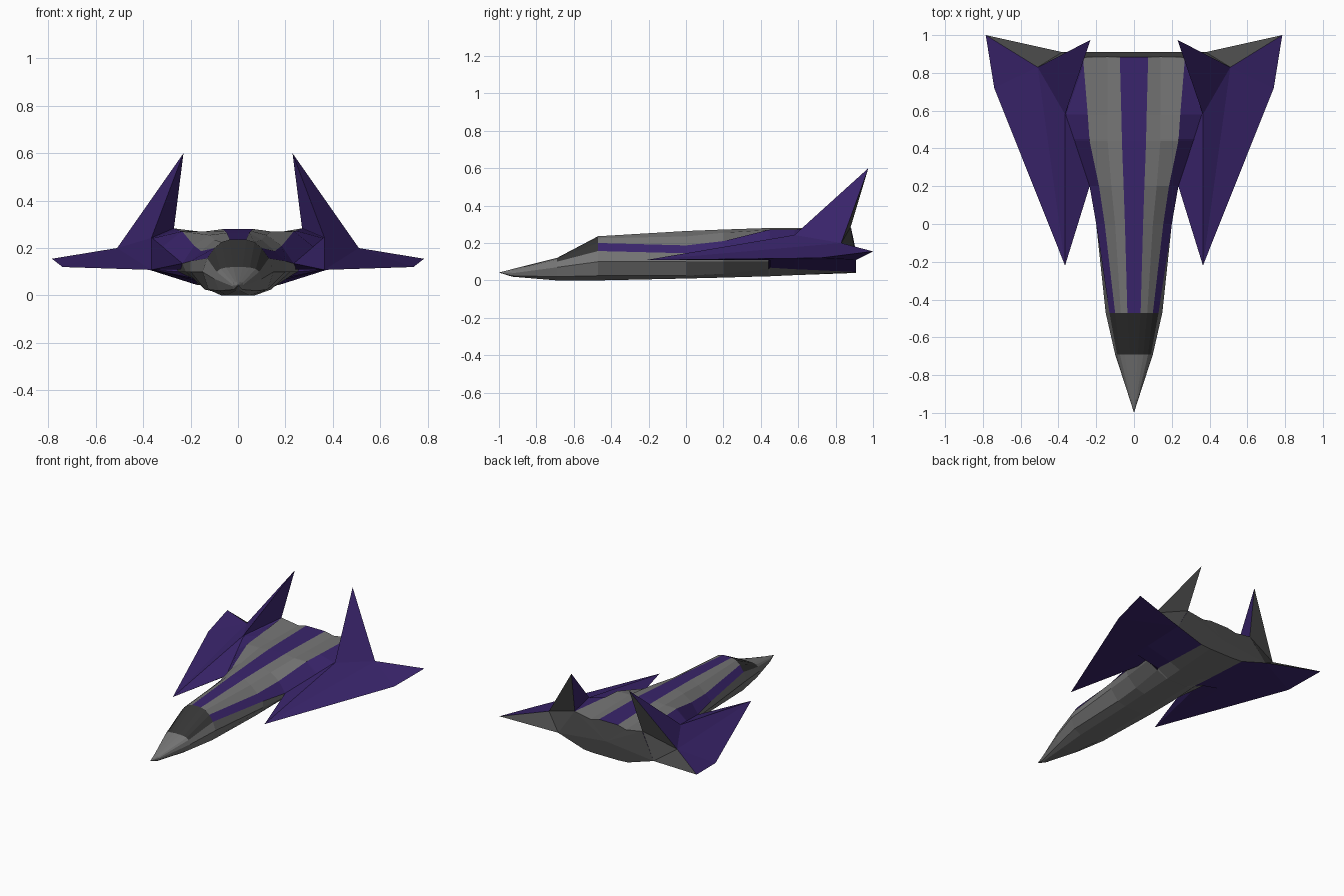
import bpy, bmesh

if "Cube" in bpy.data.objects:
    bpy.data.objects.remove(bpy.data.objects["Cube"])


def mat(name, rgb):
    m = bpy.data.materials.new(name)
    m.diffuse_color = (*rgb, 1)
    m.use_nodes = True
    m.node_tree.nodes["Principled BSDF"].inputs["Base Color"].default_value = m.diffuse_color
    return m


GREY = mat("hull grey", (0.18, 0.18, 0.18))
PURPLE = mat("deep purple", (0.042, 0.018, 0.15))
GLASS = mat("canopy charcoal", (0.036, 0.036, 0.036))
REAR = mat("rear dark grey", (0.065, 0.065, 0.065))
MATS = [GREY, PURPLE, GLASS, REAR]


def finish(name, bm):
    bmesh.ops.recalc_face_normals(bm, faces=bm.faces)
    me = bpy.data.meshes.new(name)
    bm.to_mesh(me)
    bm.free()
    for m in MATS:
        me.materials.append(m)
    ob = bpy.data.objects.new(name, me)
    bpy.context.collection.objects.link(ob)
    return ob


# Fuselage: half cross-sections (x, z) from belly to centre stripe edge
SECTIONS = [
    (-0.93, [(.01, .02), (.018, .025), (.022, .038), (.022, .045), (.018, .052), (.012, .057), (.006, .06)]),
    (-0.69, [(.05, 0), (.08, .02), (.1, .07), (.09, .1), (.075, .112), (.05, .118), (.02, .12)]),
    (-0.47, [(.07, 0), (.125, .025), (.15, .1), (.13, .157), (.1, .2), (.07, .225), (.035, .236)]),
    (0.0, [(.075, .01), (.14, .025), (.2, .1), (.2, .145), (.155, .187), (.1, .235), (.048, .264)]),
    (0.2, [(.08, .015), (.15, .035), (.22, .1), (.235, .135), (.185, .21), (.12, .255), (.055, .272)]),
    (0.44, [(.085, .022), (.165, .06), (.25, .1), (.317, .2), (.235, .27), (.14, .27), (.064, .28)]),
    (0.45, [(.085, .022), (.17, .068), (.37, .11), (.32, .204), (.236, .271), (.14, .27), (.064, .28)]),
    (0.58, [(.088, .028), (.172, .06), (.37, .11), (.365, .24), (.245, .273), (.14, .267), (.067, .28)]),
    (0.91, [(.1, .04), (.175, .045), (.38, .11), (.275, .275), (.27, .283), (.14, .262), (.075, .278)]),
]


def build_fuselage():
    bm = bmesh.new()
    rings = []
    for y, half in SECTIONS:
        loop = half + [(-x, z) for x, z in reversed(half)]
        # the tail edge leans forward towards the top
        lean = 0.16 if y > 0.9 else 0
        rings.append([bm.verts.new((x, y - lean * max(0, z - .11), z)) for x, z in loop])
    n = len(rings[0])
    for r in range(len(rings) - 1):
        y = SECTIONS[r][0]
        for i in range(n):
            j = (i + 1) % n
            f = bm.faces.new((rings[r][i], rings[r][j], rings[r + 1][j], rings[r + 1][i]))
            band = min(i, 12 - i) if i < 13 else -1   # -1 belly, 6 centre stripe
            if y == -0.69 and band >= 3:
                f.material_index = 2                   # canopy
            elif y >= -0.47 and band in (3, 6):
                f.material_index = 1                   # stripes
            elif y >= 0.44 and band in (1, 2):
                f.material_index = 1                   # wing root underside
    nose = bm.verts.new((0, -1, .042))
    tail = bm.verts.new((0, .91, .15))
    for i in range(n):
        j = (i + 1) % n
        bm.faces.new((rings[0][i], rings[0][j], nose))
        bm.faces.new((rings[-1][i], rings[-1][j], tail)).material_index = 3
    return finish("fuselage", bm)


# Wing with its fin, one side, then mirrored
POINTS = {
    "A": (.365, -.22, .108),   # front tip
    "B": (.365, .58, .243),    # fin front base
    "C": (.51, .83, .2),       # fin outer rear base
    "D": (.785, 1.0, .155),    # wing tip rear
    "E": (.74, .72, .12),      # wing tip front
    "F": (.23, .975, .6),      # fin tip
    "G": (.27, .88, .284),     # fin inner rear base
    "R": (.38, .91, .11),      # lower rear edge
    "N": (.235, .2, .135),     # joint with hull
    "J": (.22, .44, .11),      # inside hull
}


def build_wings():
    bm = bmesh.new()
    v = {k: bm.verts.new(p) for k, p in POINTS.items()}
    for tri in "ACB AEC EDC BCF BFG ABN AJR ARE ERD ANJ NBG NGJ JGR".split():
        bm.faces.new([v[k] for k in tri]).material_index = 1
    for tri in "CDR CRG FCG".split():                  # rear faces
        bm.faces.new([v[k] for k in tri]).material_index = 3
    ob = finish("wings_and_fins", bm)
    ob.modifiers.new("mirror", 'MIRROR').use_mirror_merge = False
    return ob


build_fuselage()
build_wings()
